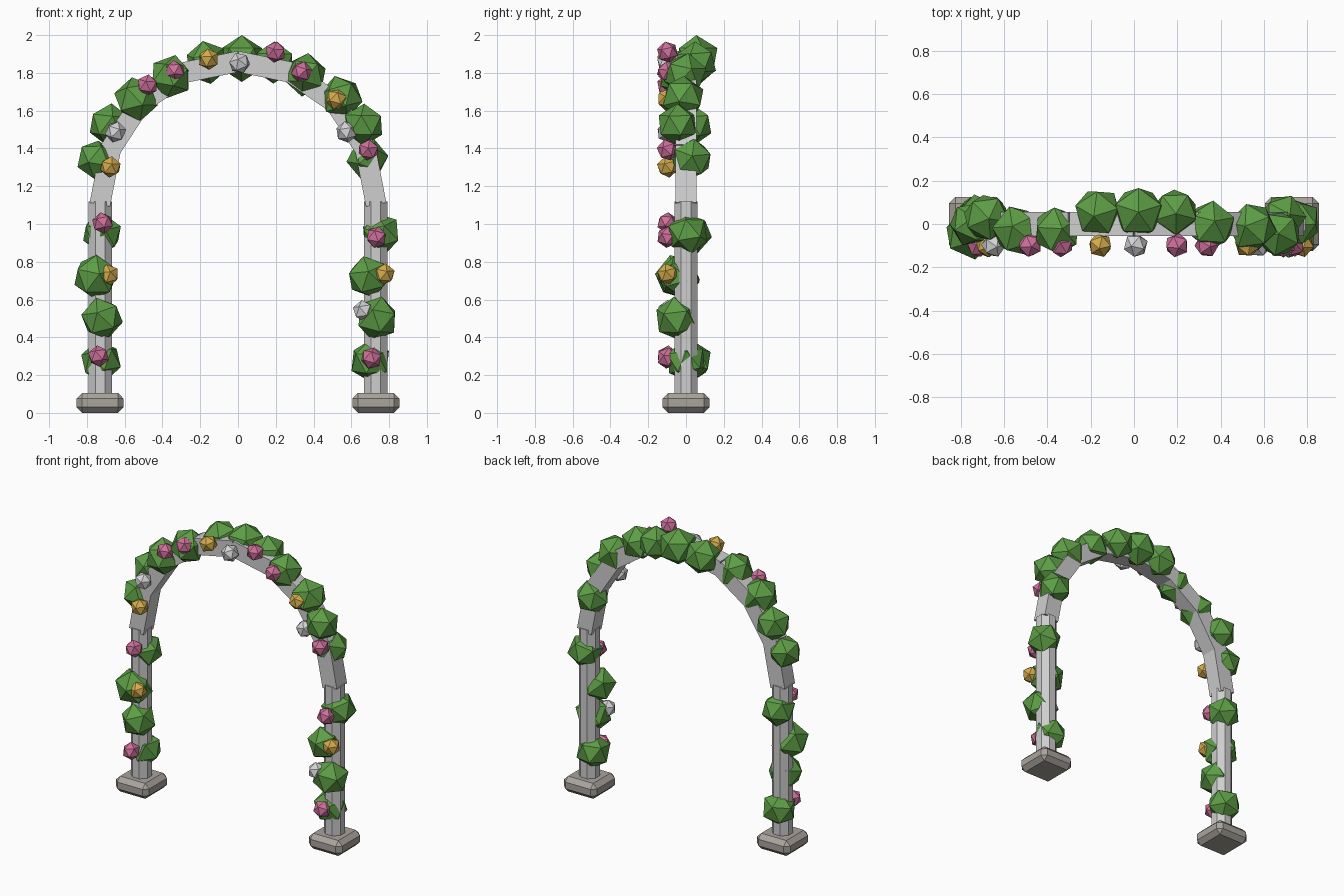
import bpy, bmesh, math, random
from mathutils import Vector, Matrix, Euler

if "Cube" in bpy.data.objects:
    bpy.data.objects.remove(bpy.data.objects["Cube"])

random.seed(4)


def material(name, rgb):
    m = bpy.data.materials.new(name)
    m.diffuse_color = (*rgb, 1)
    m.use_nodes = True
    m.node_tree.nodes["Principled BSDF"].inputs["Base Color"].default_value = m.diffuse_color
    return m


WHITE = material("painted white", (0.62, 0.62, 0.62))
STONE = material("warm stone", (0.40, 0.37, 0.33))
LEAF = material("leaf green", (0.11, 0.34, 0.06))
PINK = material("pink petal", (0.62, 0.16, 0.33))
GOLD = material("gold petal", (0.66, 0.41, 0.07))
PALE = material("pale petal", (0.66, 0.66, 0.68))


def finish(name, bm, mat):
    me = bpy.data.meshes.new(name)
    bm.to_mesh(bm and me)
    bm.free()
    me.materials.append(mat)
    ob = bpy.data.objects.new(name, me)
    bpy.context.collection.objects.link(ob)
    return ob


def box(name, size, matrix, mat, bevel=0):
    bm = bmesh.new()
    bmesh.ops.create_cube(bm, size=1, matrix=Matrix.Diagonal((*size, 1)))
    if bevel:
        bmesh.ops.bevel(bm, geom=bm.edges[:], offset=bevel, segments=1,
                        affect='EDGES', profile=0.5)
    bm.transform(matrix)
    return finish(name, bm, mat)


def ball(name, loc, r, mat, rot):
    bm = bmesh.new()
    bmesh.ops.create_icosphere(bm, subdivisions=1, radius=r)
    bm.transform(Matrix.Translation(loc) @ Euler(rot).to_matrix().to_4x4())
    return finish(name, bm, mat)


# Stone feet and octagonal posts
for side, x in (("left", -0.735), ("right", 0.72)):
    x = math.copysign(0.73, x)
    box(side + "_base", (0.25, 0.25, 0.105),
        Matrix.Translation((x, 0, 0.0525)), STONE, 0.03)
    bm = bmesh.new()
    bmesh.ops.create_cone(bm, cap_ends=True, segments=8,
                          radius1=0.062 / math.cos(math.pi / 8),
                          radius2=0.062 / math.cos(math.pi / 8), depth=1.03)
    bm.transform(Matrix.Translation((x, 0, 0.605)) @ Matrix.Rotation(math.pi / 8, 4, 'Z'))
    finish(side + "_post", bm, WHITE)

# Arch of eight straight beams
N = 8
pts = [Vector((0.73 * math.cos(math.pi * i / N), 0,
               1.11 + 0.75 * math.sin(math.pi * i / N))) for i in range(N + 1)]
for i in range(N):
    a, b = pts[i], pts[i + 1]
    d = b - a
    turn = Matrix.Rotation(math.atan2(d.x, d.z), 4, 'Y')
    box("arch_beam", (0.11, 0.11, d.length + 0.015),
        Matrix.Translation((a + b) / 2) @ turn, WHITE)

# Leaf clumps: x, y, z, radius
leaves = [
    (-0.72, 0.03, 0.95, 0.11), (-0.755, -0.045, 0.72, 0.122),
    (-0.72, -0.045, 0.50, 0.114), (-0.725, 0.03, 0.275, 0.112),
    (0.755, 0.01, 0.95, 0.112), (0.69, -0.04, 0.72, 0.115),
    (0.735, -0.05, 0.50, 0.118), (0.70, 0.0, 0.275, 0.112),
    (-0.75, 0.0, 1.34, 0.107), (-0.68, 0.03, 1.525, 0.114),
    (-0.54, -0.03, 1.66, 0.12), (-0.355, -0.03, 1.78, 0.117),
    (-0.165, 0.055, 1.855, 0.117), (0.02, 0.055, 1.876, 0.124),
    (0.19, 0.055, 1.855, 0.112), (0.355, -0.005, 1.79, 0.118),
    (0.545, -0.015, 1.67, 0.118), (0.665, -0.045, 1.525, 0.112),
    (0.685, 0.03, 1.345, 0.112)]
for x, y, z, r in leaves:
    rot = (random.uniform(-0.3, 0.3), random.uniform(-0.3, 0.3), random.uniform(0, 6))
    if z > 1.87:
        rot = (0, 0, 0.3)
    ball("leaf_clump", (x, y, z), r, LEAF, rot)

# Flowers pinned to the front face: x, z per colour
flowers = {
    PINK: [(-0.717, 1.005), (-0.738, 0.30), (0.733, 0.93), (0.706, 0.29),
           (-0.48, 1.735), (-0.336, 1.81), (0.198, 1.91), (0.336, 1.805), (0.69, 1.392)],
    GOLD: [(-0.685, 0.73), (0.775, 0.735), (-0.675, 1.302), (-0.156, 1.873), (0.521, 1.661)],
    PALE: [(0.664, 0.54), (-0.648, 1.487), (0.008, 1.852), (0.574, 1.487)]}
for mat, spots in flowers.items():
    for x, z in spots:
        ball("flower", (x, -0.098, z), 0.058, mat,
             (random.uniform(-0.3, 0.3), random.uniform(-0.3, 0.3), random.uniform(0, 6)))
